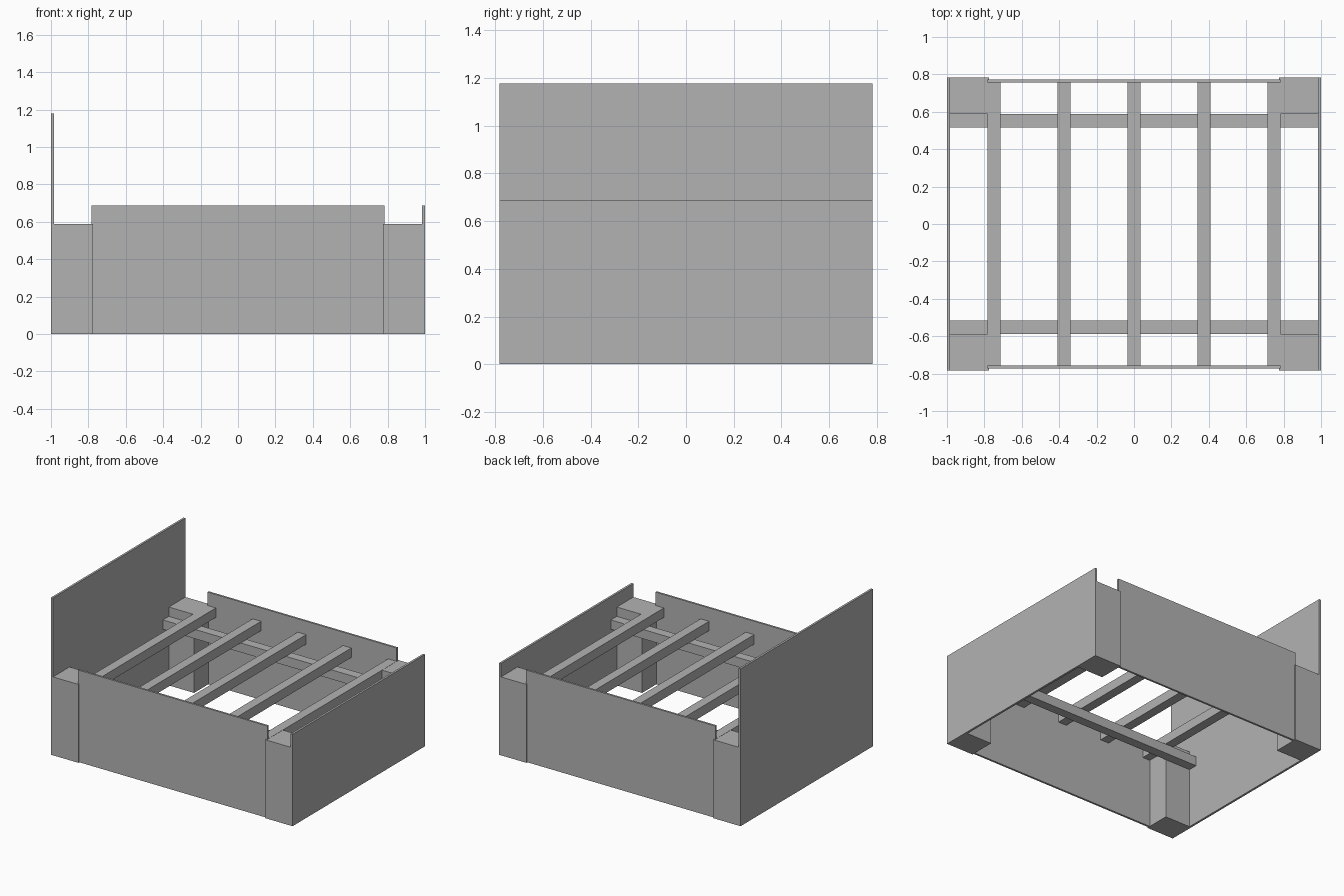
import bpy

# Remove the default cube
cube = bpy.data.objects.get("Cube")
if cube:
    bpy.data.objects.remove(cube, do_unlink=True)

# Single plain grey finish
grey = bpy.data.materials.new("plain_grey")
grey.use_nodes = True
COLOUR = (0.45, 0.45, 0.45, 1.0)
grey.diffuse_color = COLOUR
grey.node_tree.nodes["Principled BSDF"].inputs["Base Color"].default_value = COLOUR


def board(name, x, y, z):
    """Flat-faced box spanning the given (low, high) ranges."""
    bpy.ops.mesh.primitive_cube_add(size=1)
    obj = bpy.context.object
    obj.name = obj.data.name = name
    spans = (x, y, z)
    for v in obj.data.vertices:
        v.co = [lo if c < 0 else hi for c, (lo, hi) in zip(v.co, spans)]
    obj.data.materials.append(grey)
    return obj


def mirrored(side, lo, hi):
    """Range on the positive or negative side of an axis."""
    return (lo, hi) if side > 0 else (-hi, -lo)


HALF_LENGTH, HALF_WIDTH = 1.0, 0.783
INNER = 0.984        # inside face of the end boards
PANEL_IN = 0.757     # inside face of the side panels
LEG_TOP = 0.587
BEAM = 0.07          # square section of rails and slats
RAIL_TOP = LEG_TOP - BEAM

# End boards
ends = (-HALF_WIDTH, HALF_WIDTH)
board("headboard", (-HALF_LENGTH, -INNER), ends, (0, 1.178))
board("footboard", (INNER, HALF_LENGTH), ends, (0, 0.688))

for side, label in ((-1, "right"), (1, "left")):
    # Side panels, set back from the leg faces
    board(f"side_panel_{'front' if side < 0 else 'back'}", (-0.784, 0.784),
          mirrored(side, PANEL_IN, 0.772), (0, 0.688))
    # Long rails that carry the slats
    board(f"rail_{'front' if side < 0 else 'back'}", (-INNER, INNER),
          mirrored(side, 0.517, 0.587), (RAIL_TOP - BEAM, RAIL_TOP))
    # Corner legs
    for depth, row in ((-1, "front"), (1, "back")):
        board(f"leg_{row}_{label}", mirrored(side, 0.775, INNER),
              mirrored(depth, 0.587, HALF_WIDTH), (0, LEG_TOP))

# Cross slats resting on the rails
for i in range(5):
    centre = (i - 2) * 0.374
    board(f"slat_{i + 1}", (centre - BEAM / 2, centre + BEAM / 2),
          (-PANEL_IN, PANEL_IN), (RAIL_TOP, LEG_TOP + 0.001))
